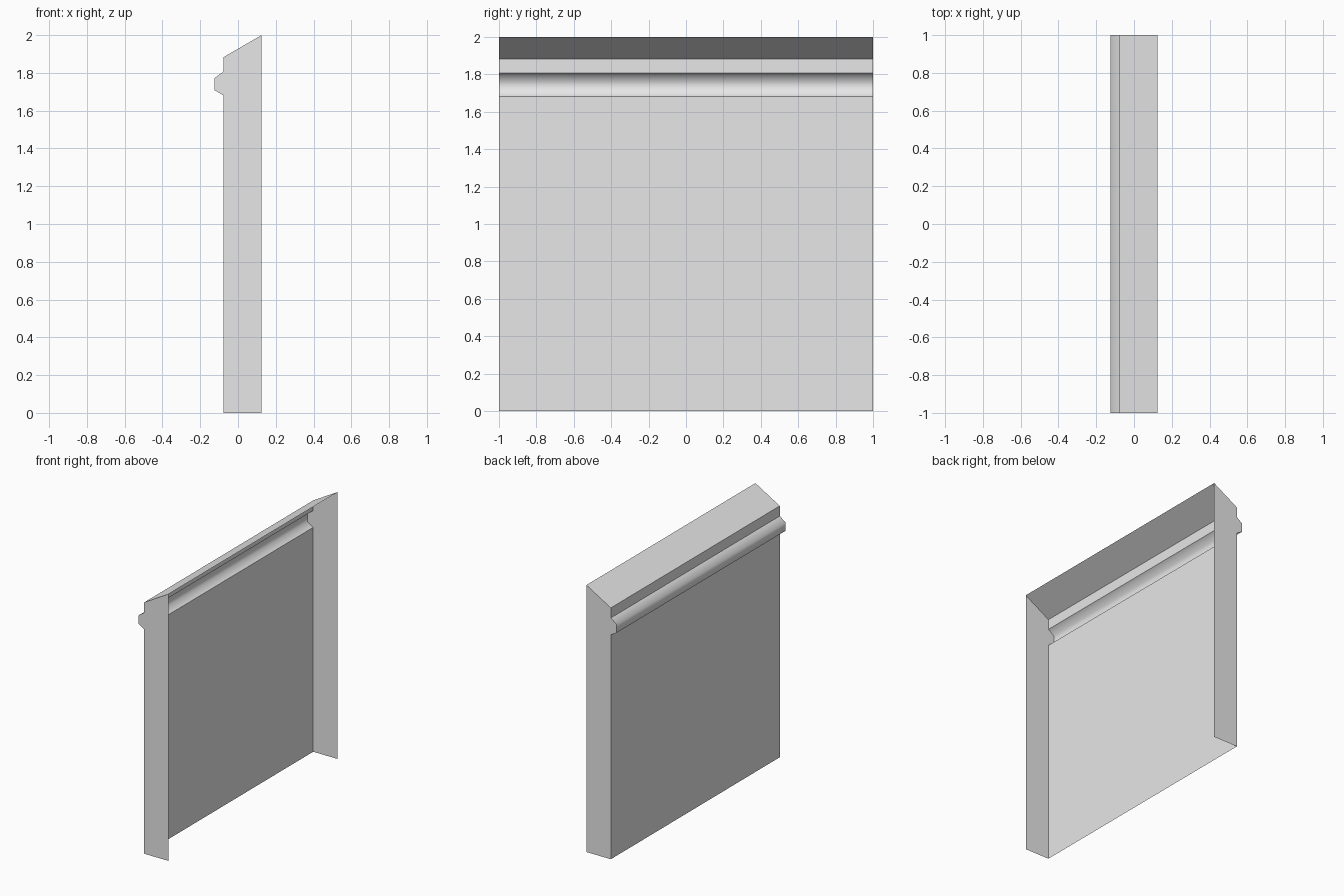
import bpy
import bmesh

if "Cube" in bpy.data.objects:
    bpy.data.objects.remove(bpy.data.objects["Cube"], do_unlink=True)

# Plain grey material
grey = bpy.data.materials.new("plain_grey")
grey.use_nodes = True
grey.diffuse_color = (0.8, 0.8, 0.8, 1)
grey.node_tree.nodes["Principled BSDF"].inputs["Base Color"].default_value = (0.8, 0.8, 0.8, 1)

# Cross-section in x and z, from the high edge over the moulding to the foot
BACK, FACE, NOSE = 0.125, -0.077, -0.125
profile = [(BACK, 2), (FACE, 1.883), (FACE, 1.807), (NOSE, 1.772),
           (NOSE, 1.709), (FACE, 1.681), (FACE, 0), (BACK, 0)]
MOULDING = range(2, 5)  # smooth strips

bm = bmesh.new()
near, far = [[bm.verts.new((x, y, z)) for x, z in profile] for y in (-1, 1)]

# Slope, wall and moulding strips; the back and the bottom stay open
for i in range(len(profile) - 2):
    strip = bm.faces.new((near[i], near[i + 1], far[i + 1], far[i]))
    strip.smooth = i in MOULDING

# End caps
bm.faces.new(near)
bm.faces.new(far)
bmesh.ops.recalc_face_normals(bm, faces=bm.faces)
slope = min(bm.faces, key=lambda f: -f.calc_center_median().z)
if slope.normal.z < 0:
    bmesh.ops.reverse_faces(bm, faces=bm.faces)

# Only the edges between two moulding strips stay soft
for edge in bm.edges:
    edge.smooth = all(f.smooth for f in edge.link_faces)

mesh = bpy.data.meshes.new("wall_panel")
bm.to_mesh(mesh)
bm.free()
mesh.materials.append(grey)
panel = bpy.data.objects.new("wall_panel", mesh)
bpy.context.collection.objects.link(panel)
